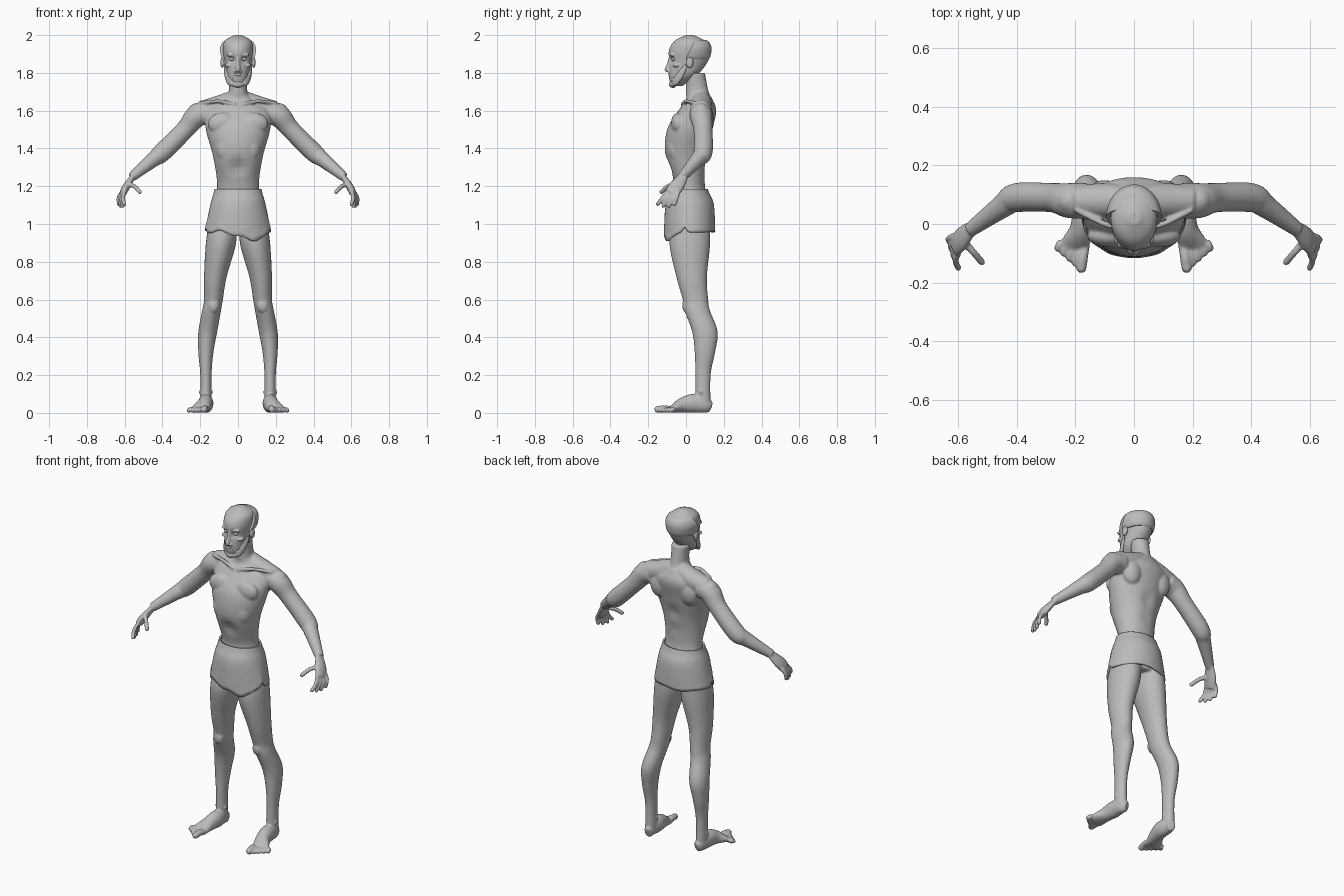
import bpy
import bmesh
from math import sin, cos, pi, exp, radians
from mathutils import Vector, Matrix

default_cube = bpy.data.objects.get("Cube")
if default_cube:
    bpy.data.objects.remove(default_cube)

BOTH, CENTRE = (1, -1), (1,)
X, Y, Z = Matrix.Identity(3)

grey = bpy.data.materials.new("plain grey")
grey.use_nodes = True
grey.diffuse_color = (.5, .5, .5, 1)
shader = next(node for node in grey.node_tree.nodes if node.type == 'BSDF_PRINCIPLED')
shader.inputs["Base Color"].default_value = grey.diffuse_color


def smooth_rows(rows, steps=6):
    """Interpolate the key sections with a Catmull-Rom spline."""
    rows = [Vector(row) for row in rows]
    padded = [rows[0], *rows, rows[-1]]
    result = []
    for before, start, end, after in zip(padded, padded[1:], padded[2:], padded[3:]):
        leaving, arriving = (end - before) / 2, (after - start) / 2
        for step in range(steps):
            t = step / steps
            ease = t * t * (3 - 2 * t)
            result.append(start.lerp(end, ease) + leaving * t * (1 - t) ** 2 - arriving * t * t * (1 - t))
    return result + [rows[-1]]


def loft(bm, rows, sides=BOTH, across=X, stretch=1, level=False, sections=32, caps=True):
    """Skin rings along a path of x, y, z, radius and an optional second radius."""
    dense = smooth_rows(rows)
    centres = [Vector(row[:3]) for row in dense]
    for side in sides:
        rings = []
        for i, (centre, row) in enumerate(zip(centres, dense)):
            ahead, behind = centres[min(i + 1, len(centres) - 1)], centres[max(i - 1, 0)]
            tangent = Z if level else (ahead - behind).normalized()
            u = (across - across.dot(tangent) * tangent).normalized()
            v = tangent.cross(u)
            ring = []
            for k in range(sections):
                angle = 2 * pi * k / sections
                p = centre + u * cos(angle) * row[3] + v * sin(angle) * row[-1] * stretch
                ring.append(bm.verts.new((p.x * side, p.y, p.z)))
            rings.append(ring)
        for low, high in zip(rings, rings[1:]):
            for k in range(sections):
                bm.faces.new((low[k - 1], low[k], high[k], high[k - 1]))
        if caps:
            bm.faces.new(rings[0])
            bm.faces.new(rings[-1])


def trunk(bm, rows, caps=True):
    """Stack level ellipses on the centre line: height, y, half width, half depth."""
    stacked = [(0, y, z, width, depth) for z, y, width, depth in rows]
    loft(bm, stacked, CENTRE, level=True, sections=96, caps=caps)


def ball(bm, centre, radii, sides=BOTH):
    """Add an ellipsoid, mirrored when both sides are asked for."""
    for side in sides:
        place = Matrix.Translation((centre[0] * side, *centre[1:])) @ Matrix.Diagonal((*radii, 1))
        bmesh.ops.create_uvsphere(bm, u_segments=24, v_segments=16, radius=1, matrix=place)


def push(bm, centre, radius, shift, sides=BOTH):
    """Press a soft hollow into the vertices near a point."""
    for side in sides:
        middle = Vector((centre[0] * side, *centre[1:]))
        for vert in bm.verts:
            vert.co += Vector(shift) * exp(-(vert.co - middle).length_squared / radius ** 2)


def digit(bm, base, tip, radius, bend):
    """A finger or toe with a bent middle joint and a round tip."""
    joint = (Vector(base) + Vector(tip)) / 2 + bend
    loft(bm, [(*point, radius) for point in (base, joint, tip)], sections=16)
    ball(bm, tip, [radius] * 3)


def finish(name, bm, voxel=None, relax=3):
    """Turn the mesh into a smooth object, fusing its pieces if a voxel size is given."""
    bmesh.ops.recalc_face_normals(bm, faces=bm.faces)
    mesh = bpy.data.meshes.new(name)
    bm.to_mesh(mesh)
    bm.free()
    mesh.materials.append(grey)
    for face in mesh.polygons:
        face.use_smooth = True
    mesh.set_sharp_from_angle(angle=radians(50))
    obj = bpy.data.objects.new(name, mesh)
    bpy.context.collection.objects.link(obj)
    if voxel:
        fuse = obj.modifiers.new("fuse", 'REMESH')
        fuse.mode, fuse.voxel_size, fuse.use_smooth_shade = 'VOXEL', voxel, True
        soften = obj.modifiers.new("soften", 'SMOOTH')
        soften.iterations = relax
    return obj


# Torso and neck, with a spine groove and hollow belly
body = bmesh.new()
trunk(body, [(.97, .02, .12, .09), (1.1, .03, .13, .1), (1.2, .02, .11, .08), (1.35, 0, .13, .11),
             (1.5, .02, .17, .12), (1.6, .06, .17, .1), (1.66, .07, .09, .07), (1.7, .06, .05, .06),
             (1.8, .05, .05, .05)])
for height in (1.3, 1.4):
    push(body, (0, .15, height), .04, Y * -.02, CENTRE)
push(body, (0, -.1, 1.3), .05, Y * .02, CENTRE)

# Chest, ribs, shoulder blades, shoulders and collarbones
ball(body, (.08, -.04, 1.53), (.08, .04, .06))
ball(body, (.06, -.05, 1.4), (.06, .05, .08))
ball(body, (.1, .1, 1.55), (.06, .05, .08))
ball(body, (.22, .08, 1.58), (.05, .05, .06))
loft(body, [(.01, -.02, 1.63, .01), (.1, 0, 1.65, .01), (.2, .05, 1.64, .01)])
loft(body, [(.02, .08, 1.66, .05), (.1, .08, 1.62, .06), (.2, .08, 1.6, .05)], across=Y)

# Arms and palms
loft(body, [(.16, .08, 1.59, .06), (.22, .08, 1.57, .06), (.28, .09, 1.5, .05), (.4, .09, 1.38, .05),
            (.45, .06, 1.34, .04), (.56, -.02, 1.25, .025)], across=Y)
loft(body, [(.55, -.01, 1.26, .025), (.59, -.05, 1.2, .04), (.61, -.08, 1.16, .035)], across=Y, stretch=.5)

# Fingers fan out from the knuckles
for i in range(4):
    knuckle = Vector((.6 + i * .005, i * .02 - .1, 1.17))
    fingertip = Vector((.6 + i * .01, i * .03 - .15, 1.09 + abs(i - 1.5) * .01))
    digit(body, knuckle, fingertip, .011, X * .01)
digit(body, (.58, -.06, 1.21), (.52, -.13, 1.17), .012, Z * .01)

# Legs, kneecaps and ankle bones
loft(body, [(.08, .03, 1.04, .07), (.09, .02, .9, .08), (.12, .03, .72, .06), (.13, .05, .6, .05),
            (.14, .06, .54, .05), (.16, .1, .43, .05), (.17, .1, .32, .04), (.17, .09, .2, .03),
            (.17, .09, .04, .03)], level=True, stretch=1.35)
ball(body, (.13, 0, .57), (.03, .02, .04))
ball(body, (.17, .08, .11), (.04, .01, .02))

# Feet rest on the ground, so each section is as high as its own half height
loft(body, [(x, y, high, wide, high) for x, y, wide, high in (
    (.16, .13, .02, .03), (.17, .1, .03, .04), (.17, .04, .04, .05), (.18, -.02, .04, .04),
    (.2, -.07, .05, .02), (.2, -.09, .05, .01))])
for i in range(5):
    size = .013 if i else .018
    ball_joint = Vector((.17 + i * .02, i * .005 - .08, size))
    toe_tip = Vector((.18 + i * .02, i * .017 - .15, size))
    digit(body, ball_joint, toe_tip, size, Z * .005)
finish("body", body, .0055, relax=5)

# Head with eye sockets and hollow cheeks
head = bmesh.new()
trunk(head, [(1.73, -.05, .02, .03), (1.78, -.02, .06, .07), (1.85, .01, .07, .1), (1.92, .02, .08, .11),
             (1.97, .02, .07, .08), (2, .02, .02, .02)])
push(head, (.03, -.08, 1.87), .02, Y * .016)
push(head, (.06, -.05, 1.8), .02, Y * .01)

# Brow, cheekbones, nose, lips and ears
ball(head, (.03, -.07, 1.895), (.03, .015, .01))
ball(head, (.05, -.05, 1.84), (.02, .02, .01))
loft(head, [(0, -.08, 1.89, .01), (0, -.09, 1.85, .01), (0, -.1, 1.82, .014)], CENTRE)
ball(head, (0, -.1, 1.815), (.012, .014, .01), CENTRE)
ball(head, (.013, -.09, 1.81), (.01, .01, .01))
ball(head, (0, -.08, 1.77), (.02, .01, .007), CENTRE)
ball(head, (.083, .02, 1.855), (.01, .02, .03))
finish("head", head, .004)

eyes = bmesh.new()
ball(eyes, (.032, -.065, 1.873), (.014, .013, .01))
finish("eyes", eyes)

# Beard along the jaw, with a chin tuft and moustache
beard = bmesh.new()
loft(beard, [(.07, 0, 1.84, .01), (.06, -.03, 1.79, .02), (.04, -.06, 1.75, .02), (0, -.08, 1.74, .01)],
     across=Z, stretch=.5)
ball(beard, (0, -.07, 1.74), (.03, .02, .02), CENTRE)
loft(beard, [(0, -.09, 1.79, .007), (.02, -.08, 1.787, .008), (.04, -.065, 1.76, .006)], across=Z)
finish("beard", beard, .004)

# Hair around the back and sides, cut away at the temples
hair = bmesh.new()
trunk(hair, [(z, .02, width, width + .02) for z, width in (
    (1.87, .08), (1.89, .09), (1.93, .095), (1.96, .085), (1.975, .065))])
bmesh.ops.bisect_plane(hair, geom=[*hair.verts, *hair.edges, *hair.faces], plane_co=(0, 0, 1.88),
                       plane_no=Z / 2 - Y, clear_outer=True)
bmesh.ops.holes_fill(hair, edges=[edge for edge in hair.edges if edge.is_boundary])
finish("hair", hair)

# Loincloth with a lapped front panel, folds, side slits and an uneven hem
cloth = bmesh.new()
trunk(cloth, [(.96, .02, .175, .135), (1.1, .02, .147, .128), (1.16, .02, .13, .105),
              (1.185, .02, .125, .095)], caps=False)
for vert in cloth.verts:
    x, y, z = vert.co
    drop = min(1, max(0, (1.13 - z) * 6))
    hem = sin(x * 30) * .004
    if y < -.01:
        fold = 1 + drop * (.02 + .012 * sin(z * 90 - x * x * 500))
        vert.co.xy = x * fold, y * fold
        hem = sin(x * 50) * .008 - .045 * exp(-((x - .07) / .09) ** 2)
    slit = exp(-((y + .01) / .015) ** 2) * .03
    vert.co.z += drop ** 2 * (hem + slit)
loincloth = finish("loincloth", cloth)
thickness = loincloth.modifiers.new("thickness", 'SOLIDIFY')
thickness.thickness = .01
